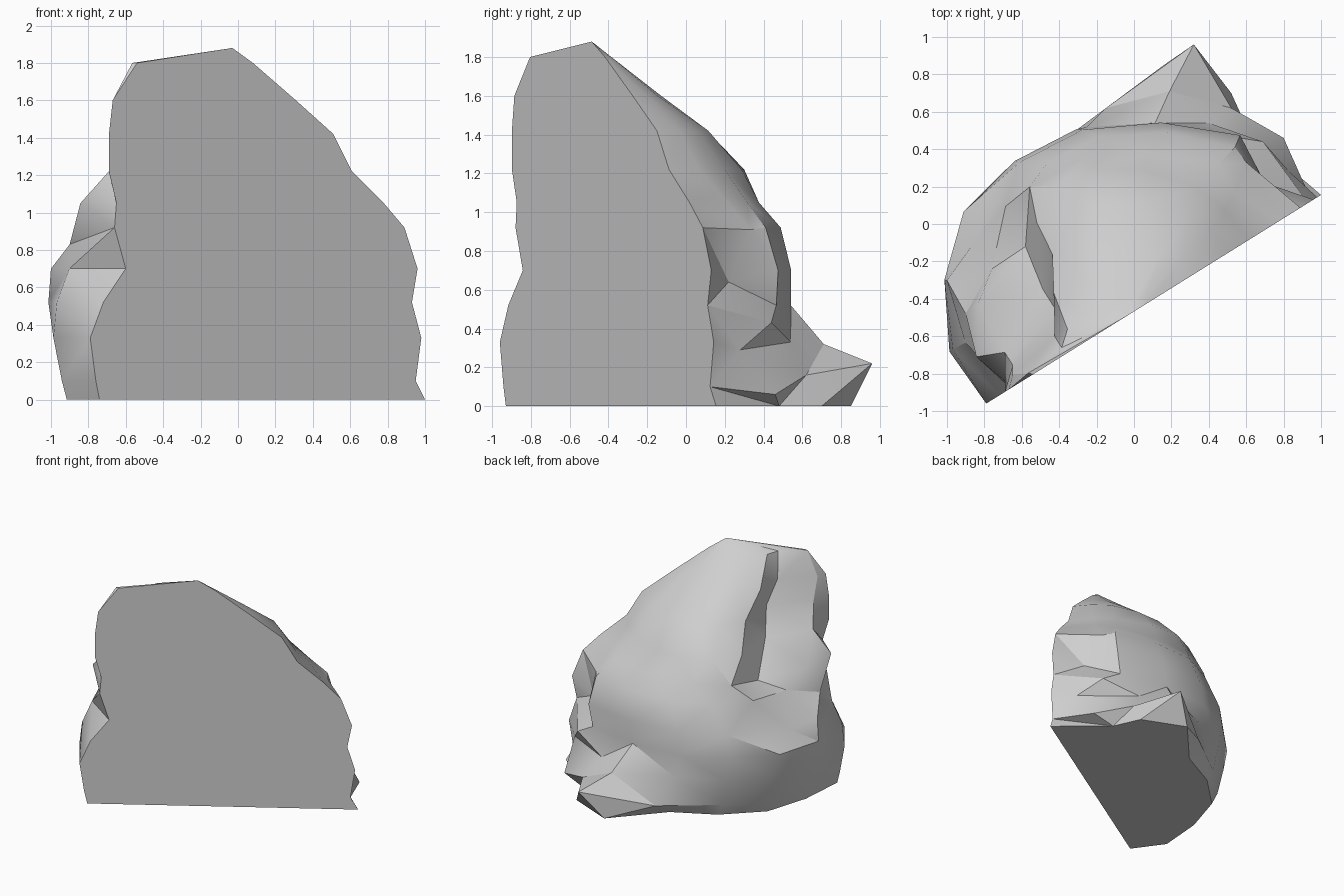
import bpy
import bmesh
import math
from mathutils import Vector

cube = bpy.data.objects.get("Cube")
if cube:
    bpy.data.objects.remove(cube, do_unlink=True)

# Frame of the flat vertical cleft: along it, and into the rock behind it
ORIGIN = Vector((-0.79, -0.96, 0))
ALONG = Vector((0.849, 0.529, 0))
BEHIND = Vector((-0.529, 0.849, 0))

# Layers: height, left x and right x of the cleft,
# shoulder (distance along, distance behind), full depth
LAYERS = [
    (0, -0.74, 1, 0.26, 0.6, 0.92),
    (0.1, -0.76, 0.95, 0.24, 0.63, 0.96),
    (0.33, -0.79, 0.98, 0.2, 0.68, 1),
    (0.52, -0.72, 0.93, 0.16, 0.68, 1.02),
    (0.7, -0.6, 0.96, 0.17, 0.67, 1),
    (0.92, -0.66, 0.89, 0.41, 0.6, 0.92),
    (1.05, -0.65, 0.78, 0.25, 0.48, 0.86),
    (1.22, -0.69, 0.61, 0.58, 0.36, 0.78),
    (1.42, -0.69, 0.51, 0.58, 0.2, 0.59),
    (1.6, -0.67, 0.31, 0.5, 0.11, 0.38),
    (1.8, -0.54, 0.08, 0.5, 0.04, 0.13),
]

# Dome from the shoulder to the right end: (fraction along, fraction of depth)
DOME = [(0.35, 1), (0.55, 0.97), (0.75, 0.78), (0.92, 0.5), (0.98, 0.25), (1, 0)]

# Crags pulled out of the outline: (layer, outline point) -> position
CRAGS = {
    # foot spur at the back
    (1, 5): (-0.15, 0.62, 0.1), (0, 6): (0.16, 0.85, 0),
    (1, 6): (0.32, 0.96, 0.22), (2, 6): (0.19, 0.71, 0.32),
    (0, 7): (0.52, 0.7, 0), (1, 7): (0.52, 0.62, 0.16),
    (2, 7): (0.4, 0.54, 0.33),
    # left flank
    (0, 8): (0.62, 0.48, 0), (1, 8): (0.8, 0.46, 0.06),
    (2, 8): (0.83, 0.28, 0.29), (3, 8): (0.69, 0.44, 0.43),
    (4, 8): (0.7, 0.22, 0.64), (5, 8): (0.6, 0.33, 0.91),
    (6, 8): (0.54, 0.17, 1.1),
    # right flank
    (4, 3): (-0.87, -0.12, 0.65), (5, 1): (-0.9, -0.48, 0.83),
    (5, 2): (-0.76, -0.24, 0.9), (6, 3): (-0.58, -0.12, 0.98),
}


def cleft_u(x):
    return (x - ORIGIN.x) / ALONG.x


def layer_points(index):
    z, left, right, shoulder, behind, depth = LAYERS[index]
    start, width = cleft_u(left), cleft_u(right) - shoulder
    outline = [(start, 0), ((start + shoulder) / 2 - 0.12, behind / 2),
               (shoulder, behind),
               (shoulder + 0.15 * width, behind / 4 + depth * 0.75)]
    outline += [(shoulder + f * width, w * depth) for f, w in DOME]
    points = []
    for i, (u, v) in enumerate(outline):
        point = ORIGIN + ALONG * u + BEHIND * v + Vector((0, 0, z))
        points.append(Vector(CRAGS.get((index, i), point)))
    return points


stone = bpy.data.materials.new("grey stone")
stone.use_nodes = True
grey = (0.62, 0.62, 0.62, 1)
stone.diffuse_color = grey
stone.node_tree.nodes["Principled BSDF"].inputs["Base Color"].default_value = grey

# Craggy back, lofted layer by layer up to the peak
bm = bmesh.new()
rings = [[bm.verts.new(p) for p in layer_points(k)] for k in range(len(LAYERS))]
peak = bm.verts.new(ORIGIN + ALONG * cleft_u(-0.03) + Vector((0, 0, 1.88)))
back = []
for low, high in zip(rings, rings[1:]):
    for i in range(len(low) - 1):
        back.append(bm.faces.new((low[i], low[i + 1], high[i + 1], high[i])))
for a, b in zip(rings[-1], rings[-1][1:]):
    back.append(bm.faces.new((a, b, peak)))
bmesh.ops.triangulate(bm, faces=back)

# Flat cleft and flat underside
bm.faces.new([r[0] for r in rings] + [peak] + [r[-1] for r in reversed(rings)])
bm.faces.new(rings[0])
bmesh.ops.recalc_face_normals(bm, faces=bm.faces)

mesh = bpy.data.meshes.new("boulder")
bm.to_mesh(mesh)
bm.free()
mesh.materials.append(stone)
boulder = bpy.data.objects.new("boulder", mesh)
bpy.context.collection.objects.link(boulder)

# Soft facets with crisp ridges
bpy.ops.object.select_all(action="DESELECT")
boulder.select_set(True)
bpy.context.view_layer.objects.active = boulder
bpy.ops.object.shade_smooth_by_angle(angle=math.radians(30))
